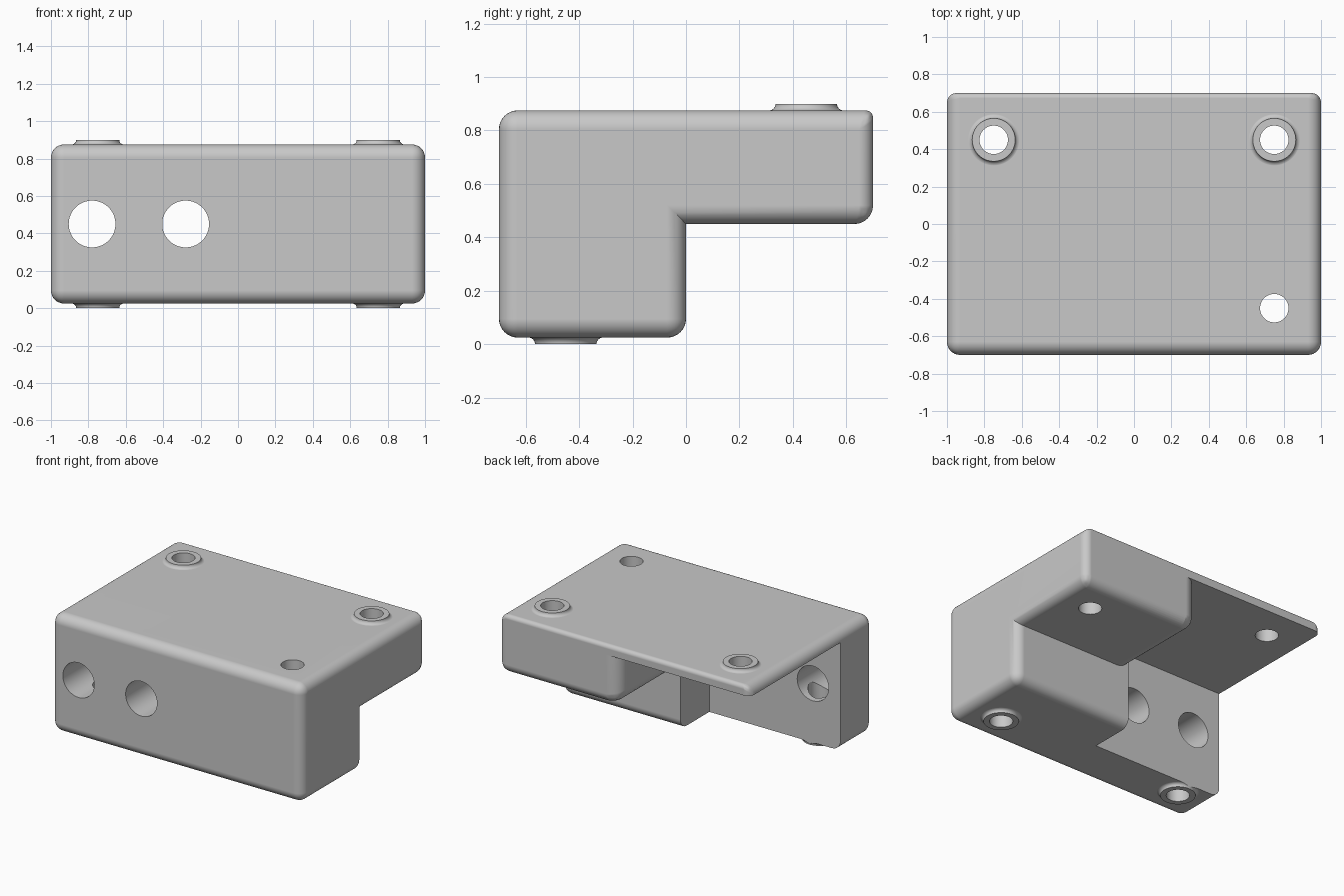
import bpy, bmesh, math
from mathutils import Matrix, Vector

if "Cube" in bpy.data.objects:
    bpy.data.objects.remove(bpy.data.objects["Cube"], do_unlink=True)

BOTTOM, STEP, PLATE, TOP = 0.025, 0.45, 0.803, 0.875
BACK, WALL, SIDE = 0.7, -0.33, 0.045      # rear face, pocket front, pocket side
EDGE, SOFT = 0.07, 0.1                    # fillet radii

grey = bpy.data.materials.new("light_grey")
grey.use_nodes = True
colour = (0.58, 0.58, 0.58, 1)
grey.diffuse_color = colour
grey.node_tree.nodes["Principled BSDF"].inputs["Base Color"].default_value = colour


def make_object(name, bm):
    bmesh.ops.recalc_face_normals(bm, faces=bm.faces[:])
    mesh = bpy.data.meshes.new(name)
    bm.to_mesh(mesh)
    bm.free()
    mesh.materials.append(grey)
    obj = bpy.data.objects.new(name, mesh)
    bpy.context.collection.objects.link(obj)
    return obj


def prism(name, outline, x0, x1):
    """Extrude a (y, z) outline from x0 to x1."""
    bm = bmesh.new()
    face = bm.faces.new([bm.verts.new((x0, y, z)) for y, z in outline])
    out = bmesh.ops.extrude_face_region(bm, geom=[face])
    moved = [v for v in out["geom"] if isinstance(v, bmesh.types.BMVert)]
    bmesh.ops.translate(bm, verts=moved, vec=(x1 - x0, 0, 0))
    return make_object(name, bm)


def box(name, x0, x1, y0, y1, z0, z1):
    return prism(name, [(y0, z0), (y1, z0), (y1, z1), (y0, z1)], x0, x1)


def cylinder(name, radius, start, end):
    bm = bmesh.new()
    start, end = Vector(start), Vector(end)
    axis = end - start
    turn = axis.to_track_quat('Z', 'Y').to_matrix().to_4x4()
    bmesh.ops.create_cone(bm, cap_ends=True, segments=64, radius1=radius,
                          radius2=radius, depth=axis.length,
                          matrix=Matrix.Translation((start + end) / 2) @ turn)
    return make_object(name, bm)


def pad(name, x, y, z, side):
    """Short round pad with a concave flared foot, pointing up or down."""
    r, height = 0.115, 0.025
    rings = [(r + height, -0.012)]
    for i in range(7):
        a = math.pi / 2 * i / 7
        rings.append((r + height * (1 - math.sin(a)), height * (1 - math.cos(a)) - 0.0003))
    rings.append((r, height))
    bm = bmesh.new()
    loops = [[bm.verts.new((x + r * math.cos(a), y + r * math.sin(a), z + side * h))
              for a in (math.tau * i / 64 for i in range(64))] for r, h in rings]
    for low, high in zip(loops, loops[1:]):
        for i in range(64):
            j = (i + 1) % 64
            bm.faces.new((low[i], low[j], high[j], high[i]))
    bm.faces.new(loops[0])
    bm.faces.new(loops[-1])
    return make_object(name, bm)


def apply(obj, mod):
    bpy.context.view_layer.objects.active = obj
    bpy.ops.object.modifier_apply(modifier=mod.name)


def combine(obj, tool, operation='DIFFERENCE'):
    mod = obj.modifiers.new("boolean", 'BOOLEAN')
    mod.operation, mod.solver, mod.object = operation, 'EXACT', tool
    apply(obj, mod)
    bpy.data.objects.remove(tool, do_unlink=True)


def round_edges(obj, radius_of):
    """Fillet every edge by the radius a rule gives for its midpoint and run."""
    bm = bmesh.new()
    bm.from_mesh(obj.data)
    weight = bm.edges.layers.float.new("bevel_weight_edge")
    for e in bm.edges:
        a, b = (v.co for v in e.verts)
        e[weight] = radius_of((a + b) / 2, abs(a.x - b.x) > 0.1) / SOFT
    bm.to_mesh(obj.data)
    bm.free()
    bevel = obj.modifiers.new("rounding", 'BEVEL')
    bevel.limit_method, bevel.width, bevel.segments = 'WEIGHT', SOFT, 8
    apply(obj, bevel)


def body_radius(mid, along_x):
    if along_x and abs(mid.y) < 0.01:
        return 0 if mid.z > 0.3 else EDGE          # inner corner of the step
    if along_x and mid.y > 0.5 and mid.z > 0.8:
        return 0.028                               # thin back lip
    return 0.052 if not along_x and mid.y > 0.65 else EDGE


def tongue_radius(mid, along_x):
    low, rear = mid.z < STEP + 0.01, mid.y > BACK - 0.01
    if along_x:
        return EDGE if low and rear else 0
    return SOFT if mid.x < 0.1 and (low or rear) else 0


# Stepped body with rounded edges
profile = [(-BACK, BOTTOM), (0, BOTTOM), (0, STEP), (BACK, STEP), (BACK, TOP), (-BACK, TOP)]
body = prism("bracket_body", profile, -1, 1)
round_edges(body, body_radius)

# Raised pads: two on top at the back, two below at the front
for x in (-0.75, 0.75):
    combine(body, pad("top_pad", x, 0.45, TOP, 1), 'UNION')
    combine(body, pad("bottom_pad", x, -0.45, BOTTOM, -1), 'UNION')

# Open pocket behind the front wall and under the top plate
combine(body, box("pocket_cutter", -1.2, SIDE, WALL, 0.9, -0.2, PLATE))

# Soft rear corner of the tongue beside the pocket
corner = box("corner_cutter", -0.1, SIDE + SOFT, 0, 0.8, 0.4, PLATE)
tongue = box("tongue_shape", SIDE, 0.6, -0.5, BACK, STEP, 1)
round_edges(tongue, tongue_radius)
combine(corner, tongue)
combine(body, corner)

# Cable holes through the front wall
for x in (-0.78, -0.28):
    combine(body, cylinder("cable_hole", 0.125, (x, -1, 0.45), (x, -0.2, 0.45)))

# Screw holes; the one under the first cable hole stops inside it
for x, y, low, high in ((-0.75, 0.45, 0.2, 1), (0.75, 0.45, 0.2, 1),
                        (0.75, -0.45, -0.2, 1), (-0.75, -0.45, -0.2, 0.45)):
    combine(body, cylinder("screw_hole", 0.076, (x, y, low), (x, y, high)))

# Smooth fillets and bores, crisp edges elsewhere
bpy.ops.object.select_all(action='DESELECT')
body.select_set(True)
bpy.context.view_layer.objects.active = body
bpy.ops.object.shade_smooth_by_angle(angle=math.radians(30))
normals = body.modifiers.new("even_normals", 'WEIGHTED_NORMAL')
normals.keep_sharp = True
